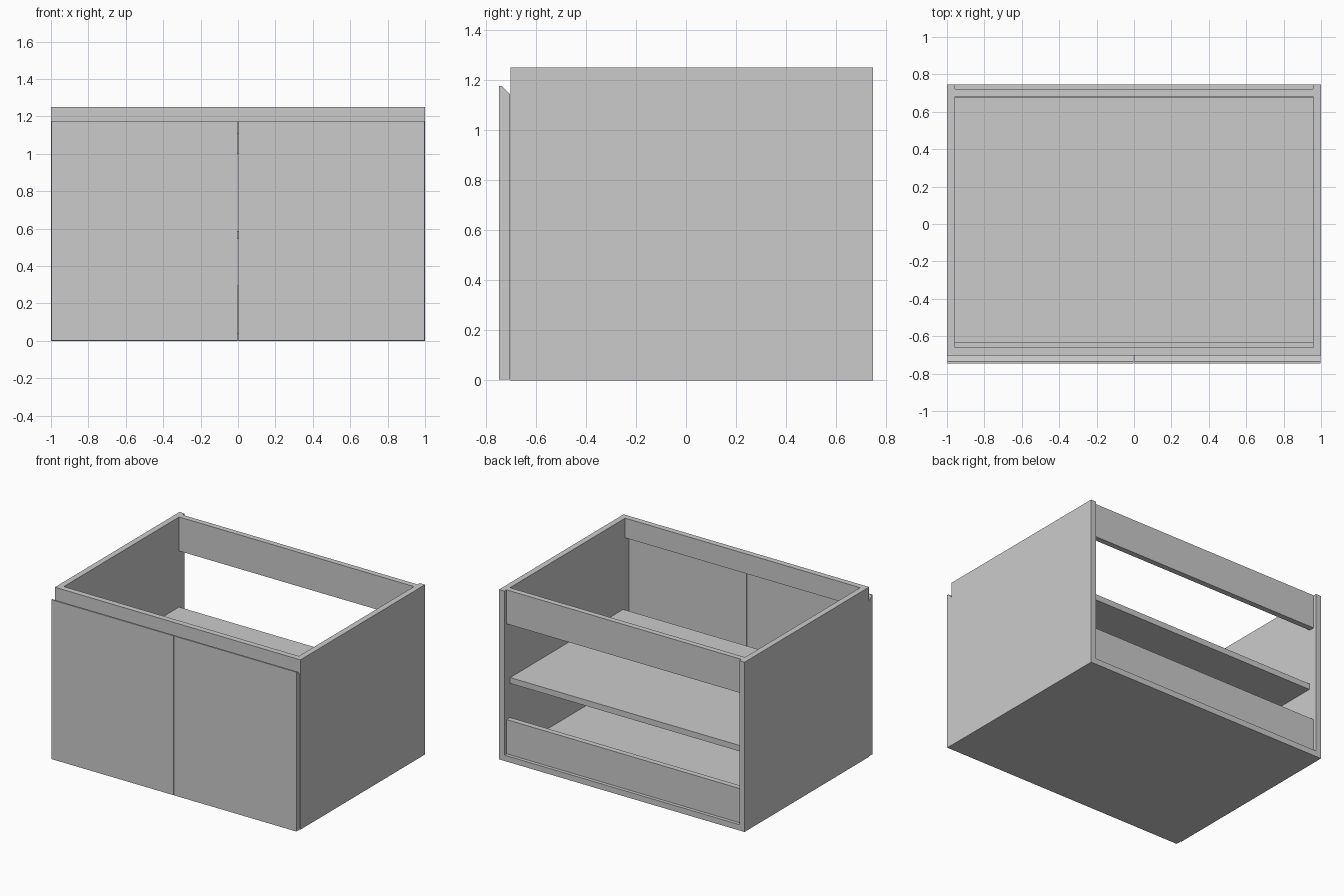
import bpy, bmesh

if "Cube" in bpy.data.objects:
    bpy.data.objects.remove(bpy.data.objects["Cube"])

T = 0.043            # board thickness
W, D, H = 1.0, 0.747, 1.25
FRONT = -0.702       # front edge of the carcass
INNER = W - T


def prism(name, profile, x0, x1):
    """Extrude a (y, z) profile along x."""
    bm = bmesh.new()
    face = bm.faces.new([bm.verts.new((x0, y, z)) for y, z in profile])
    ext = bmesh.ops.extrude_face_region(bm, geom=[face])
    verts = [v for v in ext["geom"] if isinstance(v, bmesh.types.BMVert)]
    bmesh.ops.translate(bm, verts=verts, vec=(x1 - x0, 0, 0))
    bmesh.ops.recalc_face_normals(bm, faces=bm.faces)
    mesh = bpy.data.meshes.new(name)
    bm.to_mesh(mesh)
    bm.free()
    obj = bpy.data.objects.new(name, mesh)
    bpy.context.collection.objects.link(obj)
    return obj


def board(name, x0, x1, y0, y1, z0, z1):
    return prism(name, [(y0, z0), (y1, z0), (y1, z1), (y0, z1)], x0, x1)


# Doors with a slanted finger grip along the back of the top edge
door_profile = [(-D, 0.003), (FRONT - 0.002, 0.003), (FRONT - 0.002, 1.144),
                (-0.735, 1.176), (-D, 1.176)]

for side, s in (("left", -1), ("right", 1)):
    board(side + "_side_panel", *sorted((s * INNER, s * W)), FRONT, D, 0, H)
    prism(side + "_door", door_profile, *sorted((s * 0.002, s * 0.998)))

# Horizontal boards
board("bottom_panel", -INNER, INNER, FRONT, D, 0, T)
board("shelf", -INNER + 0.001, INNER - 0.001, -0.635, 0.68, 0.545, 0.545 + T)

# Front rail and the two recessed back rails
board("front_rail", -INNER, INNER, FRONT, FRONT + T, 1.105, H)
board("upper_back_rail", -INNER, INNER, 0.722 - T + 0.002, 0.722, 1.0, H)
board("lower_back_rail", -INNER, INNER, 0.722 - T + 0.002, 0.722, T, 0.295)
